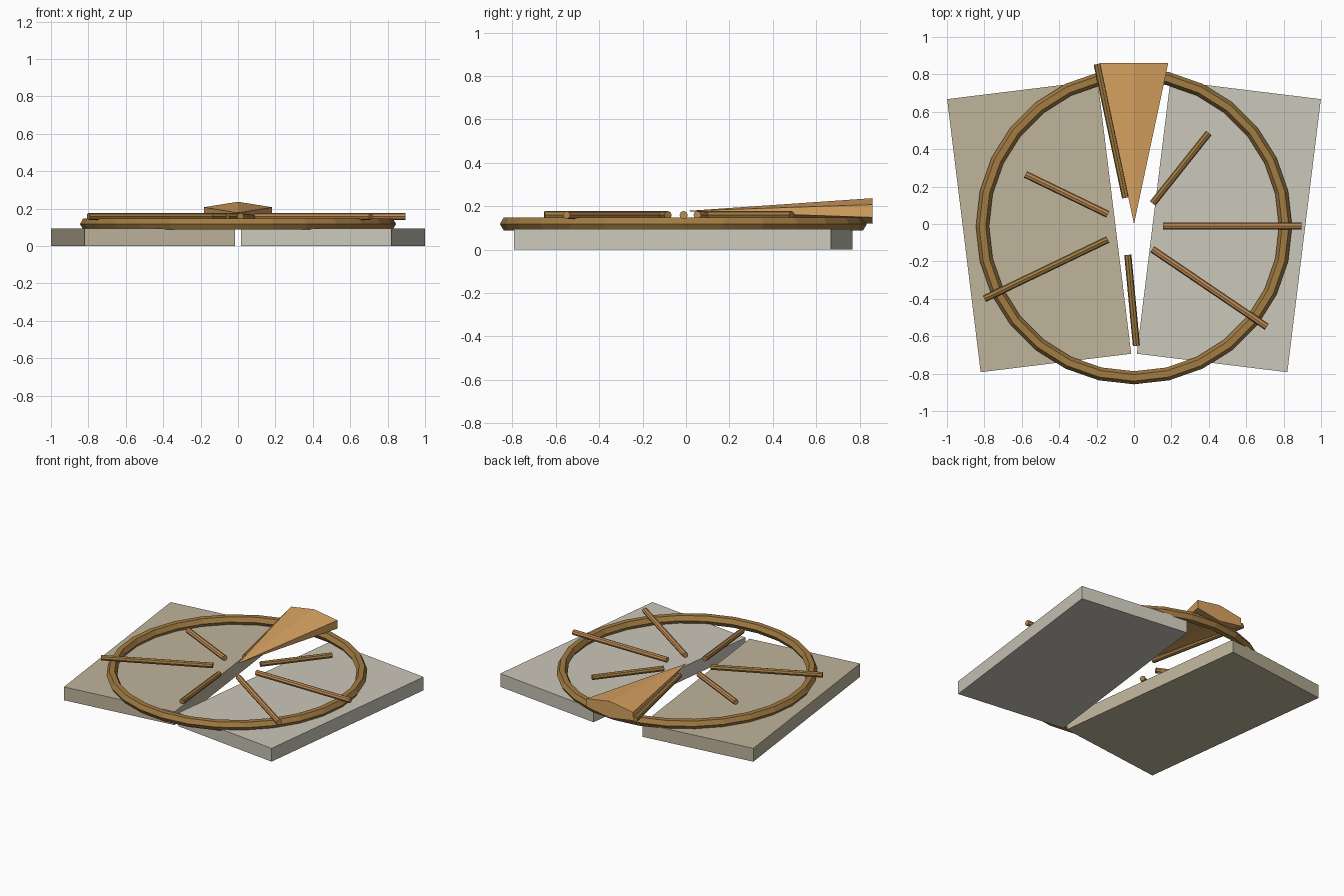
import bpy
from math import radians, pi
from mathutils import Vector

if "Cube" in bpy.data.objects:
    bpy.data.objects.remove(bpy.data.objects["Cube"])


def material(name, rgb):
    m = bpy.data.materials.new(name)
    m.diffuse_color = (*rgb, 1)
    m.use_nodes = True
    m.node_tree.nodes["Principled BSDF"].inputs["Base Color"].default_value = m.diffuse_color
    return m


left_stone = material("warm_stone", (0.52, 0.46, 0.33))
right_stone = material("pale_stone", (0.60, 0.57, 0.49))
brass = material("dark_brass", (0.36, 0.20, 0.055))
copper = material("copper", (0.52, 0.26, 0.09))
amber = material("amber", (0.70, 0.37, 0.12))


def finish(name, mat):
    ob = bpy.context.object
    ob.name = name
    ob.data.materials.append(mat)
    return ob


# Two slabs, splayed apart toward the back
for side, name, mat in ((-1, "left_slab", left_stone), (1, "right_slab", right_stone)):
    bpy.ops.mesh.primitive_cube_add(size=1, location=(side * 0.507, -0.013, 0.0475),
                                    rotation=(0, 0, radians(-7 * side)))
    finish(name, mat).scale = (0.811, 1.471, 0.095)

# Faceted ring lying on the slabs
bpy.ops.mesh.primitive_torus_add(major_segments=28, minor_segments=6, major_radius=0.81,
                                 minor_radius=0.035, location=(0, -0.012, 0.118))
finish("ring", brass)

# Seven loose spokes, inner end to outer end, counter-clockwise
spokes = [((0.155, -0.011), (0.895, -0.011)),
          ((0.100, 0.110), (0.400, 0.487)),
          ((-0.045, 0.140), (-0.197, 0.855)),
          ((-0.140, 0.052), (-0.580, 0.265)),
          ((-0.140, -0.083), (-0.800, -0.400)),
          ((-0.033, -0.165), (0.013, -0.652)),
          ((0.098, -0.135), (0.710, -0.550))]
for i, (a, b) in enumerate(spokes):
    a, b = Vector((*a, 0.159)), Vector((*b, 0.159))
    d = b - a
    bpy.ops.mesh.primitive_cylinder_add(vertices=8, radius=0.019, depth=d.length,
                                        location=(a + b) / 2,
                                        rotation=d.to_track_quat('Z', 'Y').to_euler())
    finish(f"spoke_{i + 1}", copper if i % 3 == 0 else brass)

# Flattened six-sided pointer, tip at the centre
bpy.ops.mesh.primitive_cone_add(vertices=6, radius1=1, radius2=0, depth=0.86,
                                location=(0, 0.43, 0.178), rotation=(pi / 2, 0, 0))
finish("pointer", amber).scale = (0.183 / 0.866, 0.059, 1)
